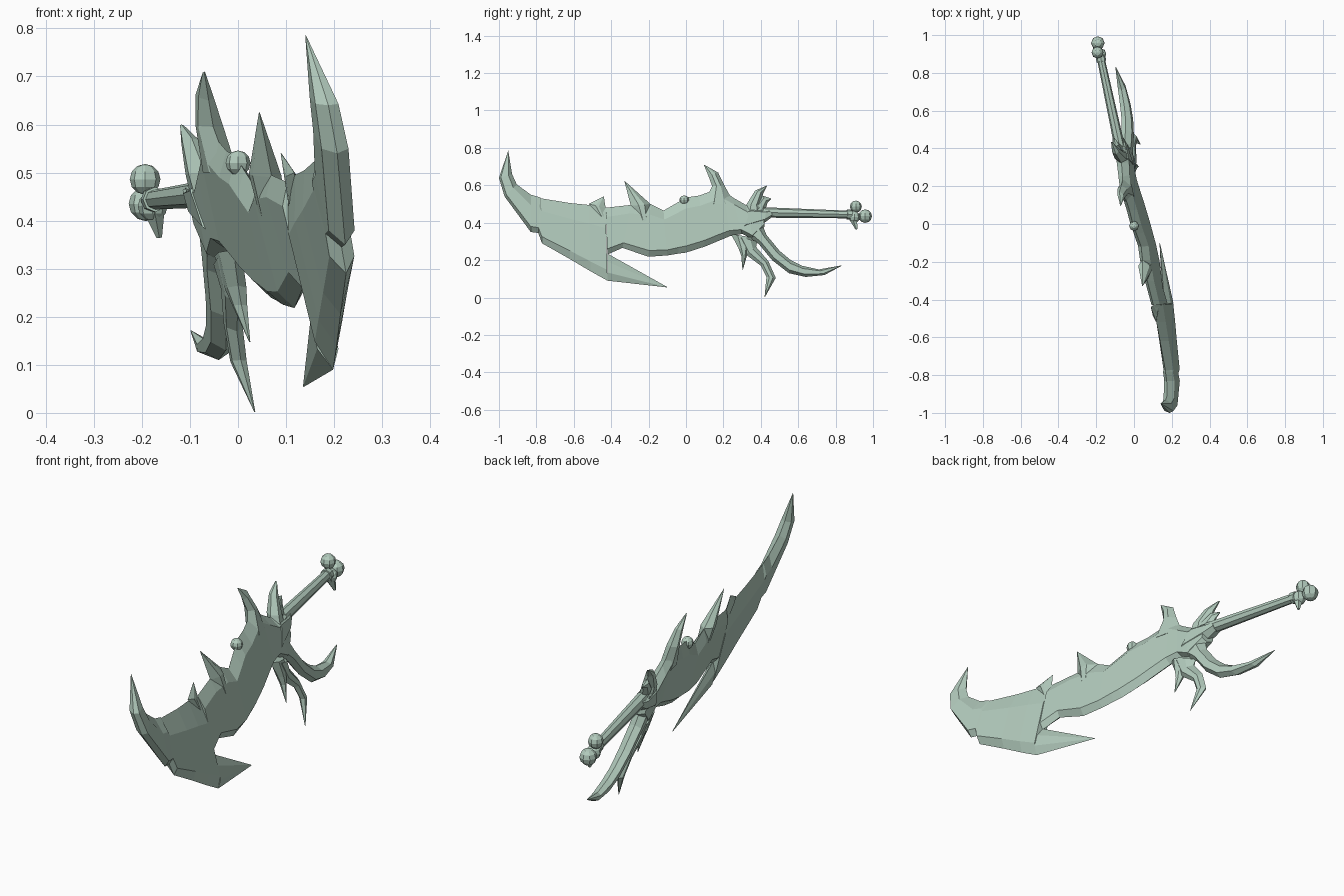
import bpy, bmesh
from mathutils import Vector

steel = bpy.data.materials.new("pale_green_steel")
steel.diffuse_color = (0.45, 0.60, 0.51, 1)


def plane_x(y, z):
    # the whole sword lies in one slightly tilted plane
    return 0.128 - 0.22 * y - 0.25 * z


def finish(name, bm):
    bmesh.ops.remove_doubles(bm, verts=bm.verts, dist=0.0005)
    bmesh.ops.recalc_face_normals(bm, faces=bm.faces)
    me = bpy.data.meshes.new(name)
    bm.to_mesh(me)
    bm.free()
    me.materials.append(steel)
    ob = bpy.data.objects.new(name, me)
    bpy.context.collection.objects.link(ob)
    return ob


def loft(name, sections, f1=0.25, f2=0.8):
    """Six-sided bevelled loft; section = (top y, top z, bottom y, bottom z, half thickness)."""
    bm = bmesh.new()
    rings = []
    for y0, z0, y1, z1, t in sections:
        ring = []
        for f, s in ((0, 0), (f1, 1), (f2, 1), (1, 0), (f2, -1), (f1, -1)):
            y, z = y0 + (y1 - y0) * f, z0 + (z1 - z0) * f
            ring.append(bm.verts.new((plane_x(y, z) + s * t, y, z)))
        rings.append(ring)
    for a, b in zip(rings, rings[1:]):
        for i in range(6):
            j = (i + 1) % 6
            bm.faces.new((a[i], a[j], b[j], b[i]))
    bm.faces.new(rings[0])
    bm.faces.new(rings[-1])
    return finish(name, bm)


def rod(name, p, q, r0, r1, sides=8):
    a, b = (Vector((plane_x(*v), *v)) for v in (p, q))
    bm = bmesh.new()
    bmesh.ops.create_cone(bm, cap_ends=True, segments=sides, radius1=r0, radius2=r1, depth=(b - a).length)
    rot = (b - a).to_track_quat('Z', 'Y').to_matrix().to_4x4()
    bm.transform(rot)
    bmesh.ops.translate(bm, verts=bm.verts, vec=(a + b) / 2)
    return finish(name, bm)


def ball(name, y, z, r):
    bm = bmesh.new()
    bmesh.ops.create_uvsphere(bm, u_segments=8, v_segments=6, radius=r)
    bmesh.ops.translate(bm, verts=bm.verts, vec=(plane_x(y, z), y, z))
    return finish(name, bm)


# Broad hooked end of the blade
loft("blade_head", [
    (-.95, .785, -.951, .784, .001), (-.93, .66, -1.0, .64, .024), (-.905, .605, -.97, .54, .028),
    (-.83, .55, -.83, .35, .027), (-.78, .535, -.79, .345, .026), (-.775, .53, -.77, .29, .026),
    (-.62, .505, -.62, .205, .025), (-.52, .495, -.51, .14, .025), (-.43, .48, -.42, .09, .024)], .28, .85)
# Barb pointing back toward the grip
loft("blade_barb", [(-.42, .235, -.42, .09, .022), (-.10, .056, -.101, .054, .001)], .3, .7)
# Narrow wavy part of the blade up to the guard
loft("blade_neck", [
    (-.43, .48, -.42, .23, .022), (-.295, .495, -.34, .265, .024), (-.19, .50, -.2, .218, .027),
    (-.12, .465, -.1, .225, .028), (-.05, .505, -.04, .235, .028), (0, .535, 0, .24, .028),
    (.07, .545, .1, .272, .028), (.14, .57, .18, .305, .028), (.2, .575, .235, .328, .028),
    (.25, .535, .3, .34, .03), (.32, .495, .36, .31, .033), (.41, .49, .42, .38, .03)], .2, .88)

# Spikes along the upper edge
loft("upper_spike_small", [(-.44, .54, -.439, .539, .001), (-.52, .50, -.43, .48, .012),
                           (-.47, .44, -.42, .42, .012)], .4, .6)
loft("upper_spike_middle", [(-.33, .625, -.329, .624, .001), (-.295, .49, -.19, .50, .03),
                            (-.23, .36, -.19, .35, .024)], .4, .7)
loft("upper_spike_large", [(.095, .71, .11, .703, .003), (.12, .65, .172, .668, .016),
                           (.14, .595, .205, .60, .026), (.09, .5, .26, .5, .03)], .35, .7)
ball("edge_knob", -.01, .52, .026)

# Guard: top horns, long curved horn, lower claws
loft("guard_top_horn", [(.435, .60, .432, .595, .004), (.37, .572, .412, .555, .018),
                        (.325, .50, .40, .495, .03), (.30, .42, .42, .42, .03)], .3, .7)
loft("guard_small_horn", [(.455, .53, .453, .525, .002), (.41, .545, .435, .505, .014),
                          (.37, .51, .42, .45, .022)], .3, .7)
loft("guard_collar", [(.36, .50, .30, .35, .036), (.43, .475, .42, .40, .034),
                      (.46, .475, .46, .43, .026)], .25, .75)
loft("guard_long_horn", [
    (.42, .44, .30, .36, .03), (.41, .385, .33, .325, .03), (.43, .335, .39, .285, .03),
    (.50, .25, .46, .20, .028), (.56, .20, .55, .13, .026), (.62, .17, .64, .11, .025),
    (.71, .15, .74, .12, .02), (.832, .172, .833, .17, .001)], .25, .75)
loft("guard_front_claw", [(.24, .34, .36, .32, .024), (.28, .265, .335, .25, .02),
                          (.295, .225, .325, .22, .014), (.302, .147, .304, .147, .001)], .3, .7)
loft("guard_rear_claw", [(.26, .33, .38, .30, .026), (.32, .23, .375, .27, .02), (.40, .17, .44, .195, .017),
                         (.43, .11, .48, .105, .015), (.42, .002, .422, .002, .001)], .3, .7)

# Grip and clustered pommel
rod("grip", (.41, .455), (.90, .443), .028, .02)
rod("pommel_ring", (.86, .444), (.885, .443), .026, .026)
ball("pommel_top_ball", .908, .486, .032)
ball("pommel_end_ball", .958, .435, .036)
ball("pommel_lower_ball", .90, .43, .031)
rod("pommel_spur", (.895, .425), (.912, .365), .024, .006, 5)
